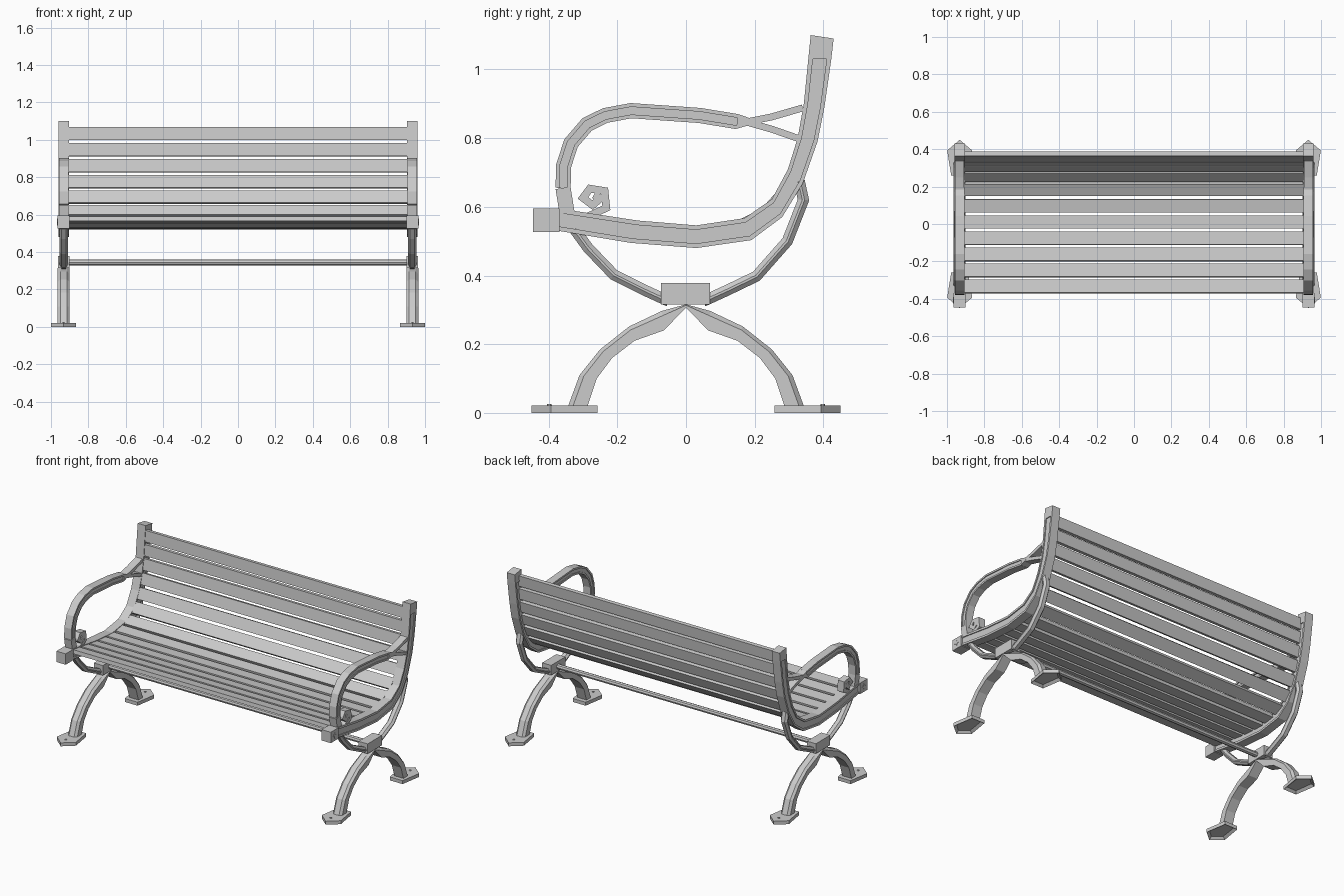
import bpy, bmesh, math
from mathutils import Vector

if "Cube" in bpy.data.objects:
    bpy.data.objects.remove(bpy.data.objects["Cube"])

XC = 0.932  # centre plane of each cast end frame


def finish(name, bm, mirror="X"):
    bmesh.ops.recalc_face_normals(bm, faces=bm.faces)
    me = bpy.data.meshes.new(name)
    bm.to_mesh(me)
    bm.free()
    ob = bpy.data.objects.new(name, me)
    bpy.context.collection.objects.link(ob)
    if mirror:
        m = ob.modifiers.new("mirror", "MIRROR")
        m.use_axis = ("X" in mirror, "Y" in mirror, False)
        m.use_mirror_merge = False
    return ob


def sweep(name, a, b, sec, mirror="X"):
    """Loft a section (t across from edge a to edge b, x offset) along two edge lines in YZ."""
    bm = bmesh.new()
    rings = [[bm.verts.new((XC + dx, p[0] + (q[0] - p[0]) * t, p[1] + (q[1] - p[1]) * t))
              for t, dx in sec] for p, q in zip(a, b)]
    n = len(sec)
    for r, s in zip(rings, rings[1:]):
        for i in range(n):
            j = (i + 1) % n
            bm.faces.new((r[i], r[j], s[j], s[i]))
    bm.faces.new(rings[0])
    bm.faces.new(rings[-1][::-1])
    return finish(name, bm, mirror)


def edges(path, h):
    """Two edge lines at distance h either side of a centre line (mitred)."""
    pts = [Vector(p) for p in path]
    dirs = [(q - p).normalized() for p, q in zip(pts, pts[1:])]
    a, b = [], []
    for i, p in enumerate(pts):
        d0, d1 = dirs[max(i - 1, 0)], dirs[min(i, len(dirs) - 1)]
        t = (d0 + d1).normalized()
        off = Vector((-t.y, t.x)) * h / max(t.dot(d0), 0.6)
        a.append(p + off)
        b.append(p - off)
    return a, b


def flat(w):
    return [(0, -w), (0, w), (1, w), (1, -w)]


def grooved(w, g=0.2, d=0.006):
    return [(0, -w), (0, w), (g, w), (g, w - d), (1 - g, w - d), (1 - g, w), (1, w),
            (1, -w), (1 - g, -w), (1 - g, d - w), (g, d - w), (g, -w)]


def box(name, lo, hi, mirror="X"):
    bm = bmesh.new()
    bmesh.ops.create_cube(bm, size=1)
    for v in bm.verts:
        v.co = [l + (h - l) * (c + 0.5) for l, h, c in zip(lo, hi, v.co)]
    return finish(name, bm, mirror)


# Seat and back rail: one curved bar with a recessed panel, plain at the top
top = [(-.37, .595), (-.14, .56), (.03, .546), (.17, .567), (.25, .622), (.297, .71),
       (.325, .80), (.343, .90), (.356, 1.03)]
bot = [(-.37, .53), (-.16, .495), (.03, .48), (.19, .503), (.28, .57), (.34, .668),
       (.383, .79), (.403, .89), (.423, 1.03)]
sweep("end_rail", top, bot, grooved(.028))
sweep("rail_top", [(.356, 1.03), (.363, 1.1)], [(.423, 1.03), (.43, 1.09)], flat(.028))

# Front block with four-pointed star
box("rail_end_block", (.9, -.446, .526), (.965, -.368, .595))
bm = bmesh.new()
star = [bm.verts.new((.967, -.408 + r * math.cos(k * math.pi / 4), .561 + r * math.sin(k * math.pi / 4)))
        for k in range(8) for r in [.008 if k % 2 else .018]]
f = bm.faces.new(star)
ext = bmesh.ops.extrude_face_region(bm, geom=[f])
bmesh.ops.translate(bm, vec=(-.004, 0, 0), verts=[v for v in ext["geom"] if isinstance(v, bmesh.types.BMVert)])
finish("block_star", bm)

# Armrest hoop with recessed panel, plain ends and a forked joint
arm = [(-.358, .655), (-.356, .72), (-.335, .785), (-.288, .84), (-.235, .866),
       (-.16, .88), (.04, .866), (.15, .848)]
sweep("armrest", *edges(arm, .022), grooved(.025, .25, .005))
sweep("armrest_foot", *edges([(-.346, .58), (-.358, .655)], .022), flat(.025))
sweep("armrest_tip", [(.152, .87), (.195, .855)], [(.146, .827), (.185, .838)], flat(.025))
sweep("armrest_upper_fork", *edges([(.18, .848), (.25, .862), (.34, .888)], .010), flat(.024))
sweep("armrest_lower_fork", *edges([(.18, .846), (.25, .826), (.33, .798)], .010), flat(.024))

# Small scroll behind the armrest foot
scroll = [(-.285, .572), (-.232, .597), (-.237, .646), (-.280, .653), (-.300, .626),
          (-.272, .605), (-.250, .624), (-.268, .635)]
sweep("scroll", *edges(scroll, .011), flat(.022))

# Cradle under the seat, with chamfered edges
cham = [(0, -.012), (0, .012), (.4, .023), (.6, .023), (1, .012), (1, -.012), (.6, -.023), (.4, -.023)]
sweep("front_cradle", *edges([(-.325, .535), (-.285, .48), (-.21, .402), (-.12, .357), (-.05, .325)], .016), cham)
sweep("back_cradle", *edges([(.05, .325), (.12, .357), (.205, .398), (.295, .50), (.342, .62), (.33, .675)], .016), cham)

# Arched legs, chamfered along the outer edge
outer = [(0, .316), (.07, .297), (.165, .252), (.25, .185), (.31, .11), (.345, .015)]
inner = [(0, .306), (.065, .24), (.15, .21), (.215, .16), (.26, .10), (.288, .015)]
leg_sec = [(0, -.018), (0, .018), (.25, .032), (1, .032), (1, -.032), (.25, -.032)]
sweep("leg", outer, inner, leg_sec, "XY")

# Pointed feet, hollow underneath
bm = bmesh.new()
shape = [(-.045, .258), (.045, .258), (.067, .393), (0, .45), (-.067, .393)]
base = bm.faces.new([bm.verts.new((XC + x, y, 0)) for x, y in shape])
ext = bmesh.ops.extrude_face_region(bm, geom=[base], use_keep_orig=True)
bmesh.ops.translate(bm, vec=(0, 0, .022), verts=[v for v in ext["geom"] if isinstance(v, bmesh.types.BMVert)])
base = min(bm.faces, key=lambda f: f.calc_center_median().z)
bmesh.ops.recalc_face_normals(bm, faces=bm.faces)
bmesh.ops.inset_region(bm, faces=[base], thickness=.018)
bmesh.ops.translate(bm, vec=(0, 0, .014), verts=base.verts)
finish("foot", bm, "XY")

# Bolt heads on the feet
bm = bmesh.new()
bmesh.ops.create_cone(bm, cap_ends=True, segments=6, radius1=.008, radius2=.006, depth=.006)
bmesh.ops.translate(bm, vec=(XC, .398, .023), verts=bm.verts)
finish("foot_bolt", bm, "XY")

# Hub block joining legs and cradle
box("hub_block", (.9, -.073, .315), (.963, .07, .378))

# Stretcher rod between the hubs
bm = bmesh.new()
bmesh.ops.create_cone(bm, cap_ends=True, segments=8, radius1=.016, radius2=.016, depth=1.82)
for v in bm.verts:
    v.co = (v.co.z, v.co.x, v.co.y + .345)
finish("stretcher_rod", bm, None)

# Thirteen slats spaced along the upper edge of the rail
path = [Vector(p) for p in top[:-1]] + [Vector((.361, 1.09))]


def along(s):
    for p, q in zip(path, path[1:]):
        length = (q - p).length
        if s <= length:
            return p + (q - p) * (s / length)
        s -= length
    return path[-1]


for i in range(13):
    s = .004 + i * .0862
    p, q = along(s), along(s + .07)
    d = (q - p).normalized()
    q = p + d * .07
    n = Vector((d.y, -d.x))
    bm = bmesh.new()
    prof = [p + n * .004, q + n * .004, q + n * .028, p + n * .028]
    f = bm.faces.new([bm.verts.new((-.91, c.x, c.y)) for c in prof])
    ext = bmesh.ops.extrude_face_region(bm, geom=[f], use_keep_orig=True)
    bmesh.ops.translate(bm, vec=(1.82, 0, 0), verts=[v for v in ext["geom"] if isinstance(v, bmesh.types.BMVert)])
    finish(("seat" if i < 7 else "back") + "_slat", bm, None)
